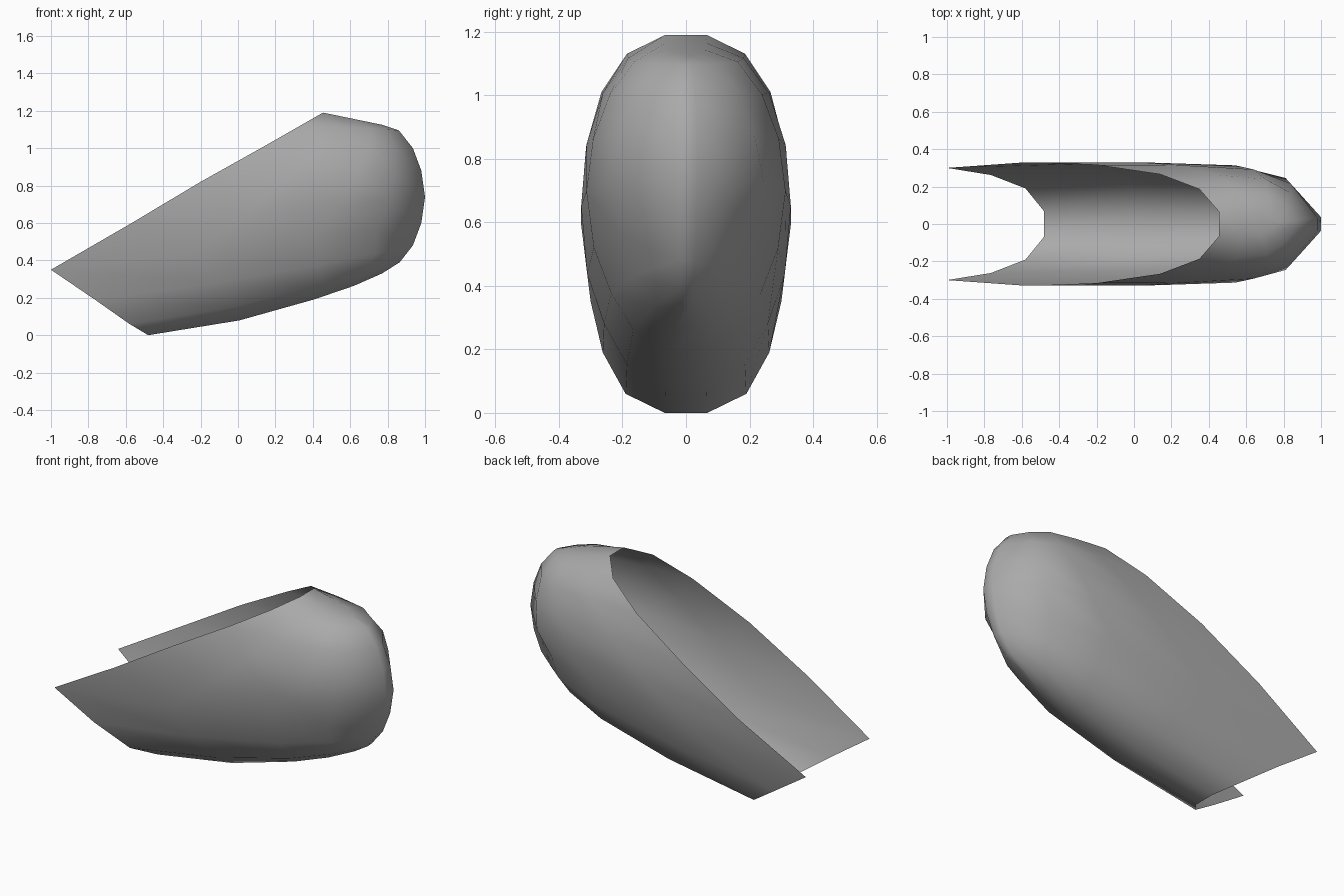
import bpy, bmesh

if "Cube" in bpy.data.objects:
    bpy.data.objects.remove(bpy.data.objects["Cube"])

# Open rim, one half from bottom to top: x, y, z
rim = [(-0.48, 0.067, 0.0), (-0.58, 0.19, 0.06), (-0.765, 0.262, 0.19),
       (-1.0, 0.30, 0.35), (-0.58, 0.33, 0.593), (-0.2, 0.316, 0.82),
       (0.14, 0.266, 1.01), (0.35, 0.186, 1.13), (0.455, 0.065, 1.19)]
# Rounded nose ridge, bottom to top: x, z
nose = [(0.77, 0.33), (0.865, 0.39), (0.935, 0.48), (0.98, 0.6), (1.0, 0.74),
        (0.98, 0.88), (0.935, 1.0), (0.86, 1.095), (0.77, 1.125)]
# Stations from rim to nose: length fraction, width factor,
# extra narrowing toward top and bottom, height fraction of the belly
stations = [(0, 1, 0, 0), (0.39, 1.0, 0.03, 0.24), (0.71, 0.95, 0.10, 0.58),
            (0.88, 0.745, 0.25, 0.80), (1, 0.11, 0, 1)]

bm = bmesh.new()
rings = []
for t, w, narrow, low in stations:
    half = []
    for i, ((x, y, z), (nx, nz)) in enumerate(zip(rim, nose)):
        # the belly rows bulge downward, the top rows run straight
        k = max(0, 1 - i / 4)
        g = low * k + t * (1 - k)
        # the side rows below the middle fill out behind the rim corner
        fill = 1.045 if i == 3 and 0 < t < 0.8 else 1
        width = y * fill * (w - narrow * abs(i - 4) / 4)
        half.append((x + (nx - x) * t, width, z + (nz - z) * g))
    ring = half + [(x, -y, z) for x, y, z in reversed(half)]
    rings.append([bm.verts.new(p) for p in ring])

# Skin between the stations
n = len(rings[0])
for a, b in zip(rings, rings[1:]):
    for i in range(n):
        j = (i + 1) % n
        bm.faces.new((a[i], a[j], b[j], b[i]))

# Narrow strip closing the nose ridge
tip = rings[-1]
for i in range(n // 2 - 1):
    bm.faces.new((tip[i], tip[i + 1], tip[n - 2 - i], tip[n - 1 - i]))

bmesh.ops.recalc_face_normals(bm, faces=bm.faces[:])
for f in bm.faces:
    f.smooth = True
mesh = bpy.data.meshes.new("scoop_shell")
bm.to_mesh(mesh)
bm.free()

# Darker grey surface
grey = bpy.data.materials.new("dark_grey")
grey.diffuse_color = (0.4, 0.4, 0.4, 1)
grey.use_nodes = True
grey.node_tree.nodes["Principled BSDF"].inputs["Base Color"].default_value = grey.diffuse_color
mesh.materials.append(grey)
shell = bpy.data.objects.new("scoop_shell", mesh)
bpy.context.collection.objects.link(shell)
